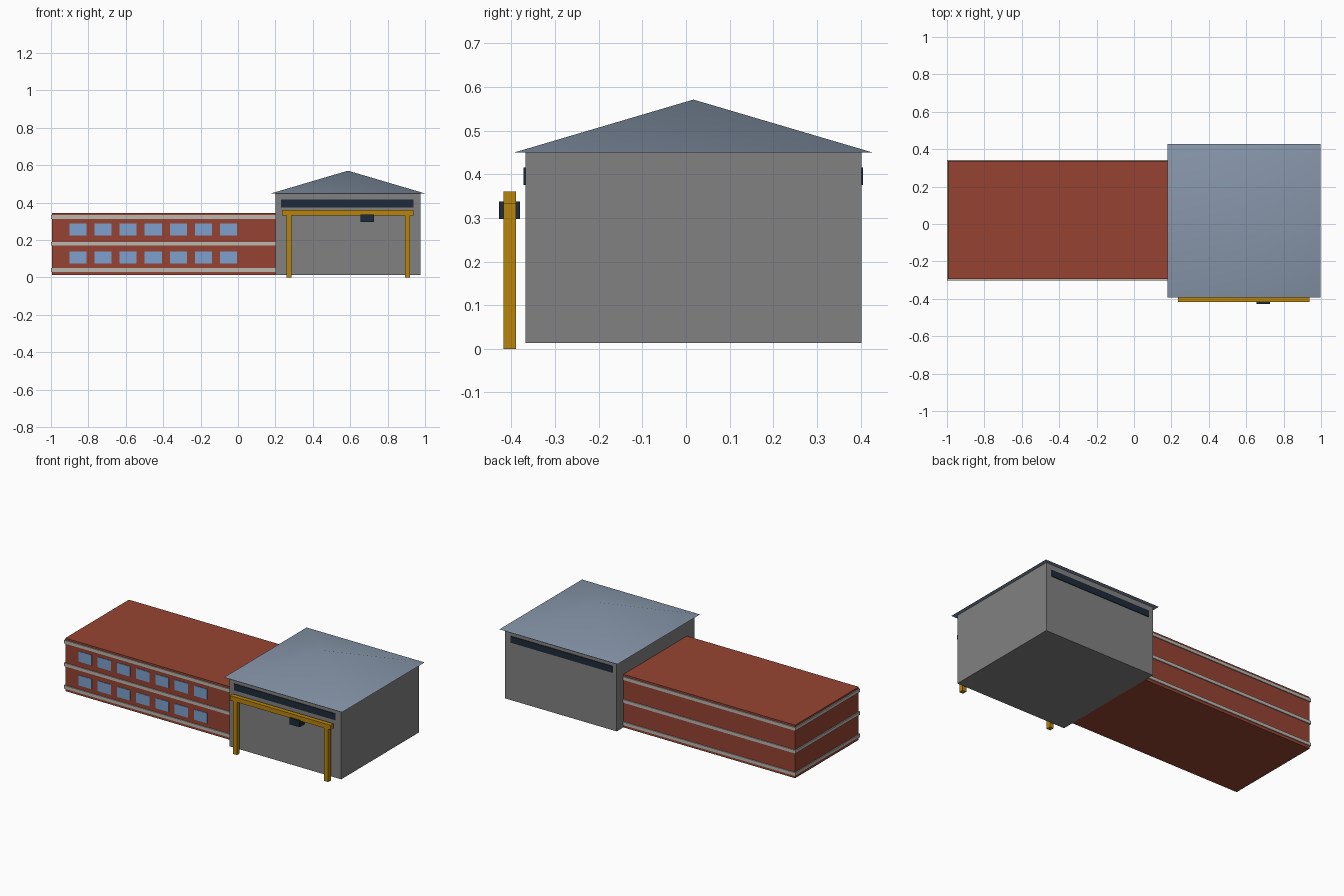
import bpy
import math

cube = bpy.data.objects.get("Cube")
if cube:
    bpy.data.objects.remove(cube, do_unlink=True)


def make_material(name, r, g, b):
    """Flat material from 8-bit display values, converted to linear."""
    def linear(v):
        v /= 255
        return v / 12.92 if v <= 0.04045 else ((v + 0.055) / 1.055) ** 2.4
    colour = (linear(r), linear(g), linear(b), 1)
    m = bpy.data.materials.new(name)
    m.use_nodes = True
    m.diffuse_color = colour
    m.node_tree.nodes["Principled BSDF"].inputs["Base Color"].default_value = colour
    return m


brick = make_material("red brick", 150, 68, 50)
concrete = make_material("grey wall", 129, 129, 129)
slate = make_material("slate blue roof", 135, 150, 170)
stone = make_material("pale stone", 188, 183, 176)
glass = make_material("window blue", 125, 160, 205)
dark = make_material("dark navy", 30, 42, 58)
yellow = make_material("crane yellow", 184, 132, 11)


def box(name, x, y, z, mat):
    """Box given by its (low, high) extent on each axis."""
    spans = (x, y, z)
    bpy.ops.mesh.primitive_cube_add(size=1, location=[(a + b) / 2 for a, b in spans])
    ob = bpy.context.object
    ob.name = name
    ob.scale = [b - a for a, b in spans]
    bpy.ops.object.transform_apply(location=False, rotation=False, scale=True)
    ob.data.materials.append(mat)
    return ob


# Long brick wing
GROUND, JOIN = 0.013, 0.2
FRONT, BACK, END = -0.295, 0.336, -0.994
box("brick_wing", (END, JOIN), (FRONT, BACK), (GROUND, 0.346), brick)

# Stone courses wrapping the wing
LIP = 0.006
for name, z in (("lower", 0.04), ("middle", 0.181), ("upper", 0.324)):
    box(f"{name}_stone_course", (END - LIP, JOIN), (FRONT - LIP, BACK + LIP),
        (z - 0.01, z + 0.01), stone)

# Two rows of front windows
for floor, z in (("ground", 0.075), ("upper", 0.225)):
    for i in range(7):
        x = -0.9 + i * 0.1338
        box(f"{floor}_window_{i + 1}", (x, x + 0.091),
            (FRONT - 0.003, FRONT + 0.003), (z, z + 0.064), glass)

# Square hall
HALL_FRONT, HALL_BACK, EAVES = -0.368, 0.402, 0.45
box("hall", (JOIN, 0.975), (HALL_FRONT, HALL_BACK), (GROUND, EAVES), concrete)

# High strip windows, front and back
for name, y in (("front", HALL_FRONT), ("back", HALL_BACK)):
    box(f"{name}_strip_window", (0.231, 0.937), (y - 0.004, y + 0.004),
        (0.375, 0.416), dark)

# Pyramid roof with overhanging eaves
bpy.ops.mesh.primitive_cone_add(vertices=4, radius1=0.41 * math.sqrt(2), radius2=0,
                                depth=0.121, location=(0.588, 0.017, EAVES + 0.0605),
                                rotation=(0, 0, math.pi / 4))
roof = bpy.context.object
roof.name = "hall_roof"
bpy.ops.object.transform_apply(location=False, rotation=True, scale=False)
roof.data.materials.append(slate)
bpy.ops.object.shade_smooth_by_angle(angle=math.radians(30))

# Gantry crane in front of the hall
DEPTH = (-0.418, -0.39)
for name, x in (("right", 0.258), ("left", 0.892)):
    box(f"{name}_gantry_post", (x, x + 0.027), DEPTH, (0, 0.335), yellow)
box("gantry_beam", (0.236, 0.937), DEPTH, (0.332, 0.361), yellow)
box("gantry_trolley", (0.656, 0.728), (-0.428, -0.38), (0.297, 0.337), dark)
